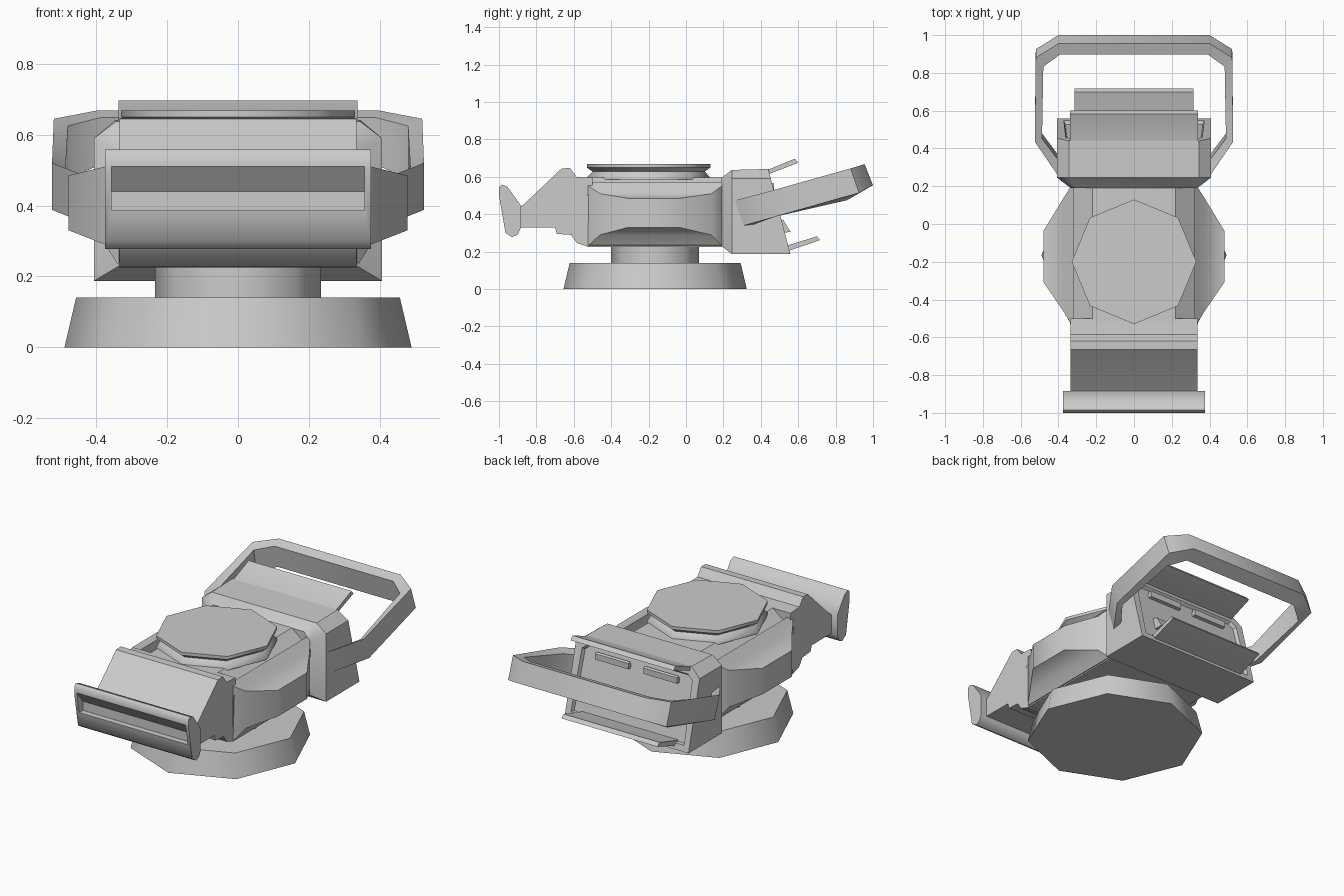
import bpy, bmesh, math

if "Cube" in bpy.data.objects:
    bpy.data.objects.remove(bpy.data.objects["Cube"])


def loft(name, rings, smooth=35, rear_inset=None):
    """Skin a list of equal-length closed rings and cap both ends."""
    bm = bmesh.new()
    vr = [[bm.verts.new(p) for p in r] for r in rings]
    n = len(rings[0])
    for a, b in zip(vr, vr[1:]):
        for i in range(n):
            j = (i + 1) % n
            bm.faces.new((a[i], a[j], b[j], b[i]))
    bm.faces.new(vr[0][::-1])
    end = bm.faces.new(vr[-1])
    bmesh.ops.recalc_face_normals(bm, faces=bm.faces)
    if rear_inset:
        bmesh.ops.inset_region(bm, faces=[end], thickness=rear_inset[0], depth=0)
        bmesh.ops.inset_region(bm, faces=[end], thickness=0.01, depth=-rear_inset[1])
    me = bpy.data.meshes.new(name)
    bm.to_mesh(me)
    bm.free()
    ob = bpy.data.objects.new(name, me)
    bpy.context.collection.objects.link(ob)
    bpy.ops.object.select_all(action='DESELECT')
    ob.select_set(True)
    bpy.context.view_layer.objects.active = ob
    if smooth:
        bpy.ops.object.shade_smooth_by_angle(angle=math.radians(smooth))
    return ob


def prism(name, profile, half, smooth=35):
    """Extrude a (y, z) side profile across x."""
    return loft(name, [[(x, y, z) for y, z in profile] for x in (-half, half)], smooth)


def octagon_stack(name, cy, levels):
    """Eight-sided turned part from (radius, z) levels."""
    return loft(name, [[(r * math.cos(k * math.pi / 4), cy + r * math.sin(k * math.pi / 4), z)
                        for k in range(8)] for r, z in levels], 50)


def mirror_x(ob):
    ob.modifiers.new("mirror", 'MIRROR')
    return ob


# Pedestal and turret lid
octagon_stack("base", -0.165, [(0.49, 0), (0.457, 0.14)])
octagon_stack("neck", -0.165, [(0.235, 0.13), (0.235, 0.26)])
octagon_stack("top_disc", -0.2, [(0.33, 0.585), (0.33, 0.597), (0.30, 0.628), (0.33, 0.65), (0.33, 0.668)])

# Nose with raised brow and stepped chin
prism("nose", [(-0.90, 0.33), (-0.90, 0.43), (-0.865, 0.455), (-0.665, 0.645), (-0.62, 0.647),
               (-0.585, 0.60), (-0.50, 0.595), (-0.50, 0.225), (-0.53, 0.228), (-0.583, 0.246),
               (-0.615, 0.29), (-0.69, 0.295), (-0.70, 0.328)], 0.335, 40)

# Main body, top corners sloped
half_section = [(0.335, 0.226), (0.34, 0.50), (0.22, 0.596)]
section = half_section + [(-x, z) for x, z in reversed(half_section)]
loft("body", [[(x, y, z) for x, z in section] for y in (-0.53, 0.26)])

# Side bulges
bulge = [(0.32, -0.54, 0.20, 0.23, 0.57), (0.34, -0.52, 0.19, 0.235, 0.55),
         (0.375, -0.46, 0.135, 0.29, 0.51), (0.478, -0.31, -0.035, 0.33, 0.485)]
mirror_x(loft("side_bulge", [[(x, a, lo), (x, b, lo), (x, b, hi), (x, a, hi)]
                             for x, a, b, lo, hi in bulge], 40))

# Front bumper with recessed slot
bumper = prism("bumper", [(-1, 0.50), (-1, 0.545), (-0.985, 0.558), (-0.955, 0.548), (-0.885, 0.45),
                          (-0.885, 0.325), (-0.90, 0.29), (-0.93, 0.278), (-0.965, 0.30)], 0.375, 50)
cutter = prism("slot_cutter", [(-1.05, 0.52), (-1.0, 0.51), (-0.945, 0.44), (-0.945, 0.386),
                               (-1.05, 0.386)], 0.357, 0)
cutter.hide_render = True
cutter.hide_viewport = True
cut = bumper.modifiers.new("slot", 'BOOLEAN')
cut.object = cutter
cut.operation = 'DIFFERENCE'
cut.solver = 'EXACT'


# Rear hood with slanted, inset back panel
def hood_ring(y_low, y_high, w, low, shoulder, top, wt):
    pts = [(w, low), (w, shoulder), (wt, top), (-wt, top), (-w, shoulder), (-w, low)]
    return [(x, y_low + (y_high - y_low) * (z - low) / (top - low), z) for x, z in pts]


loft("rear_hood", [hood_ring(0.19, 0.19, 0.335, 0.23, 0.55, 0.595, 0.30),
                   hood_ring(0.245, 0.245, 0.407, 0.187, 0.59, 0.637, 0.345),
                   hood_ring(0.558, 0.44, 0.407, 0.187, 0.59, 0.642, 0.345)], 35, (0.05, 0.02))

# Visor above and lip below the back panel
prism("rear_visor", [(0.42, 0.615), (0.42, 0.64), (0.45, 0.643), (0.582, 0.697), (0.60, 0.675), (0.45, 0.618)], 0.338)
prism("rear_lip", [(0.51, 0.20), (0.51, 0.228), (0.55, 0.236), (0.70, 0.282), (0.717, 0.262), (0.55, 0.205)], 0.315)

# Vent blocks on the back panel
for name, prof in (("upper_vent", [(0.43, 0.525), (0.455, 0.57), (0.47, 0.565), (0.47, 0.53)]),
                   ("lower_vent", [(0.48, 0.30), (0.48, 0.38), (0.52, 0.37), (0.56, 0.305)])):
    mirror_x(loft(name, [[(x, y, z) for y, z in prof] for x in (0.05, 0.27)]))

# Carry handle: outer xy, inner xy, bottom z, top z at each station
stations = [(0.395, 0.29, 0.375, 0.33, 0.335, 0.47), (0.525, 0.48, 0.487, 0.48, 0.388, 0.52),
            (0.52, 0.925, 0.48, 0.86, 0.515, 0.645), (0.40, 1.0, 0.39, 0.925, 0.555, 0.668)]


def handle_ring(s, side):
    ox, oy, ix, iy, lo, hi = s
    lean = 0.045
    return [(side * ox, oy, lo), (side * ox, oy - lean, hi),
            (side * ix, iy - lean * 0.6, hi - 0.02), (side * ix, iy, lo - 0.04 * (lo > 0.5))]


loft("handle", [handle_ring(s, 1) for s in stations] + [handle_ring(s, -1) for s in reversed(stations)], 40)
